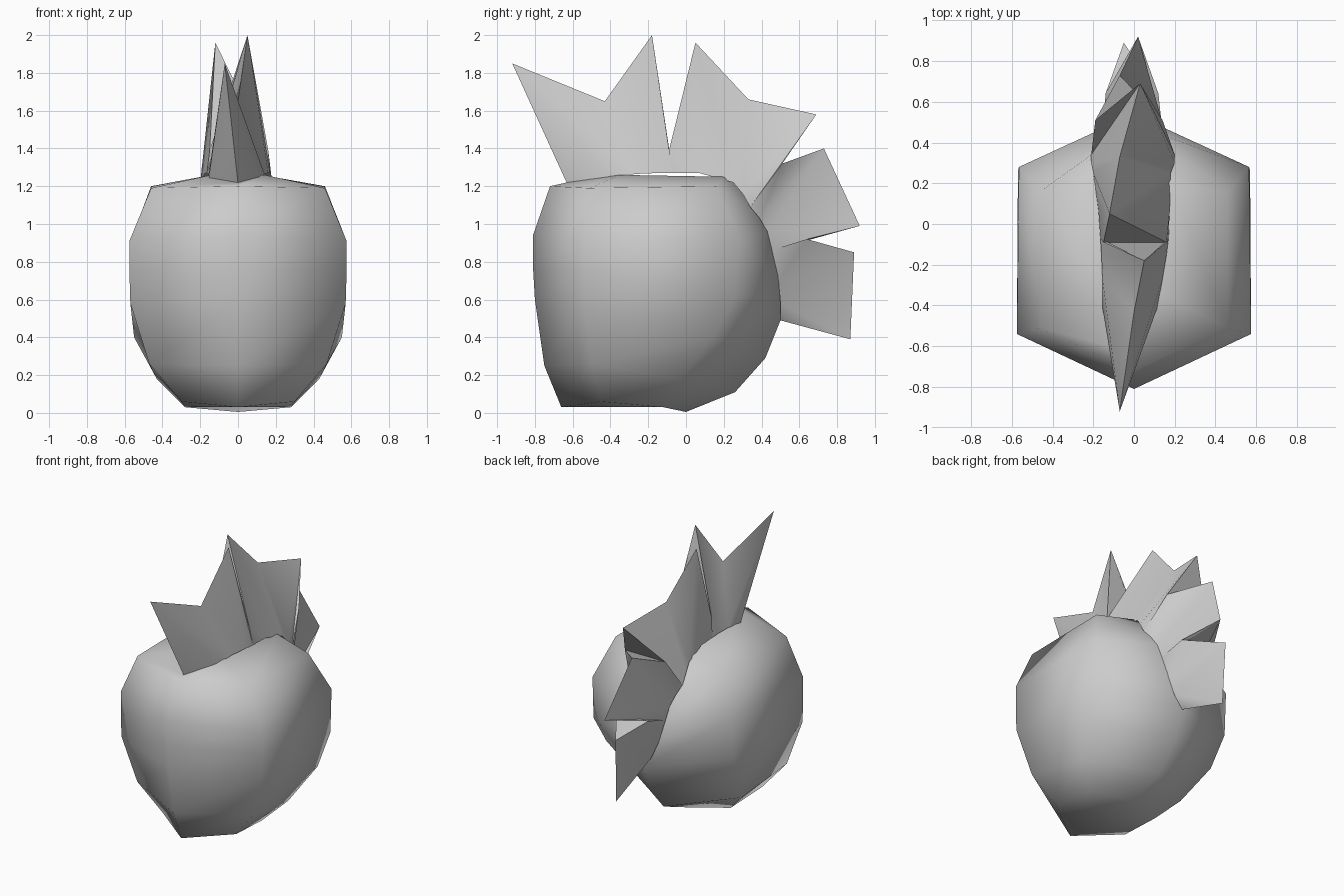
import bpy
import bmesh
import math

cube = bpy.data.objects.get("Cube")
if cube:
    bpy.data.objects.remove(cube, do_unlink=True)

grey = bpy.data.materials.new("plain grey")
grey.use_nodes = True
grey.diffuse_color = (0.6, 0.6, 0.6, 1)
grey.node_tree.nodes["Principled BSDF"].inputs["Base Color"].default_value = (0.6, 0.6, 0.6, 1)


def finish(name, bm, angle):
    """Turn a bmesh into a shaded object."""
    bmesh.ops.remove_doubles(bm, verts=bm.verts, dist=0.0005)
    bmesh.ops.recalc_face_normals(bm, faces=bm.faces)
    mesh = bpy.data.meshes.new(name)
    bm.to_mesh(mesh)
    bm.free()
    mesh.materials.append(grey)
    obj = bpy.data.objects.new(name, mesh)
    bpy.context.collection.objects.link(obj)
    bpy.ops.object.select_all(action="DESELECT")
    obj.select_set(True)
    bpy.context.view_layer.objects.active = obj
    bpy.ops.object.shade_smooth_by_angle(angle=math.radians(angle))
    return obj


# Body: tilted six-sided rings, each given as front (y, z),
# front side (x, y, z), back side (x, y, z) and back (y, z)
rings = [
    ((-.66, .03), (.3, -.45, .06), (.28, -.12, .03), (0, .005)),
    ((-.75, .25), (.47, -.5, .26), (.43, -.03, .18), (.26, .11)),
    ((-.8, .6), (.57, -.54, .58), (.55, .14, .4), (.42, .29)),
    ((-.81, .77), (.575, -.54, .75), (.57, .26, .61), (.5, .49)),
    ((-.81, .94), (.575, -.54, .91), (.565, .28, .92), (.54, .67)),
    ((-.72, 1.2), (.46, -.51, 1.19), (.46, .16, 1.2), (.49, .98)),
    ((-.63, 1.22), (.14, -.35, 1.26), (.18, .2, 1.25), (.3, 1.2)),
]
bm = bmesh.new()
loops = []
for front, side, rear, back in rings:
    pts = [(0, *front), side, rear, (0, *back)]
    pts += [(-x, y, z) for x, y, z in (rear, side)]
    loops.append([bm.verts.new(p) for p in pts])
for low, high in zip(loops, loops[1:]):
    for i in range(6):
        j = (i + 1) % 6
        bm.faces.new((low[i], low[j], high[j], high[i]))
bm.faces.new(loops[0][::-1])
bm.faces.new(loops[-1])
finish("body", bm, 80)

# Crest: four blades, each with a ridge of single points above a base
# line; points are (left x, right x, y, z), ridge points share one x


def mid(x, y, z):
    return (x, x, y, z)


tip_front = mid(0, -.63, 1.215)
tip_back = mid(0, .5, .49)
notch_top = (-.15, .16, -.09, 1.39)
notch_rear = (-.19, .14, .51, 1.32)
notch_low = (-.14, .12, .64, .92)
base_top = (-.165, .17, -.07, 1.27)
base_rear = (-.21, .2, .34, 1.09)
base_low = (-.15, .14, .45, .86)

blades = [
    ([tip_front, mid(-.07, -.92, 1.85), mid(0, -.43, 1.65),
      mid(.05, -.18, 2), notch_top],
     [tip_front, (-.155, .115, -.41, 1.24), (-.155, .14, -.27, 1.265),
      (-.16, .16, -.15, 1.27), base_top]),
    ([notch_top, mid(-.12, .05, 1.96), mid(-.07, .33, 1.66),
      mid(.03, .69, 1.58), notch_rear],
     [base_top, (-.175, .175, .07, 1.27), (-.2, .18, .25, 1.22),
      (-.21, .2, .3, 1.16), base_rear]),
    ([notch_rear, mid(-.07, .73, 1.4), mid(.02, .92, .99), notch_low],
     [base_rear, (-.19, .18, .39, 1.03), (-.17, .16, .43, .96), base_low]),
    ([notch_low, mid(-.05, .89, .85), mid(-.04, .87, .39), tip_back],
     [base_low, (-.12, .11, .49, .7), (-.07, .07, .5, .58), tip_back]),
]
bm = bmesh.new()


def add_face(points):
    unique = [p for i, p in enumerate(points) if p not in points[:i]]
    if len(unique) > 2:
        bm.faces.new([bm.verts.new(p) for p in unique])


def on_side(p, side):
    return (p[side], p[2], p[3])


for ridge, base in blades:
    for side in (0, 1):
        r = [on_side(p, side) for p in ridge]
        b = [on_side(p, side) for p in base]
        for i in range(len(r) - 1):
            add_face([r[i], r[i + 1], b[i + 1]])
            add_face([r[i], b[i + 1], b[i]])
    # Triangles that close the blade at the notches
    for peak, notch in ((ridge[1], ridge[0]), (ridge[-2], ridge[-1])):
        add_face([on_side(peak, 0), on_side(notch, 0), on_side(notch, 1)])
    # Underside, sunk against the body
    for a, b in zip(base, base[1:]):
        add_face([on_side(a, 0), on_side(a, 1), on_side(b, 1), on_side(b, 0)])
finish("crest", bm, 50)
